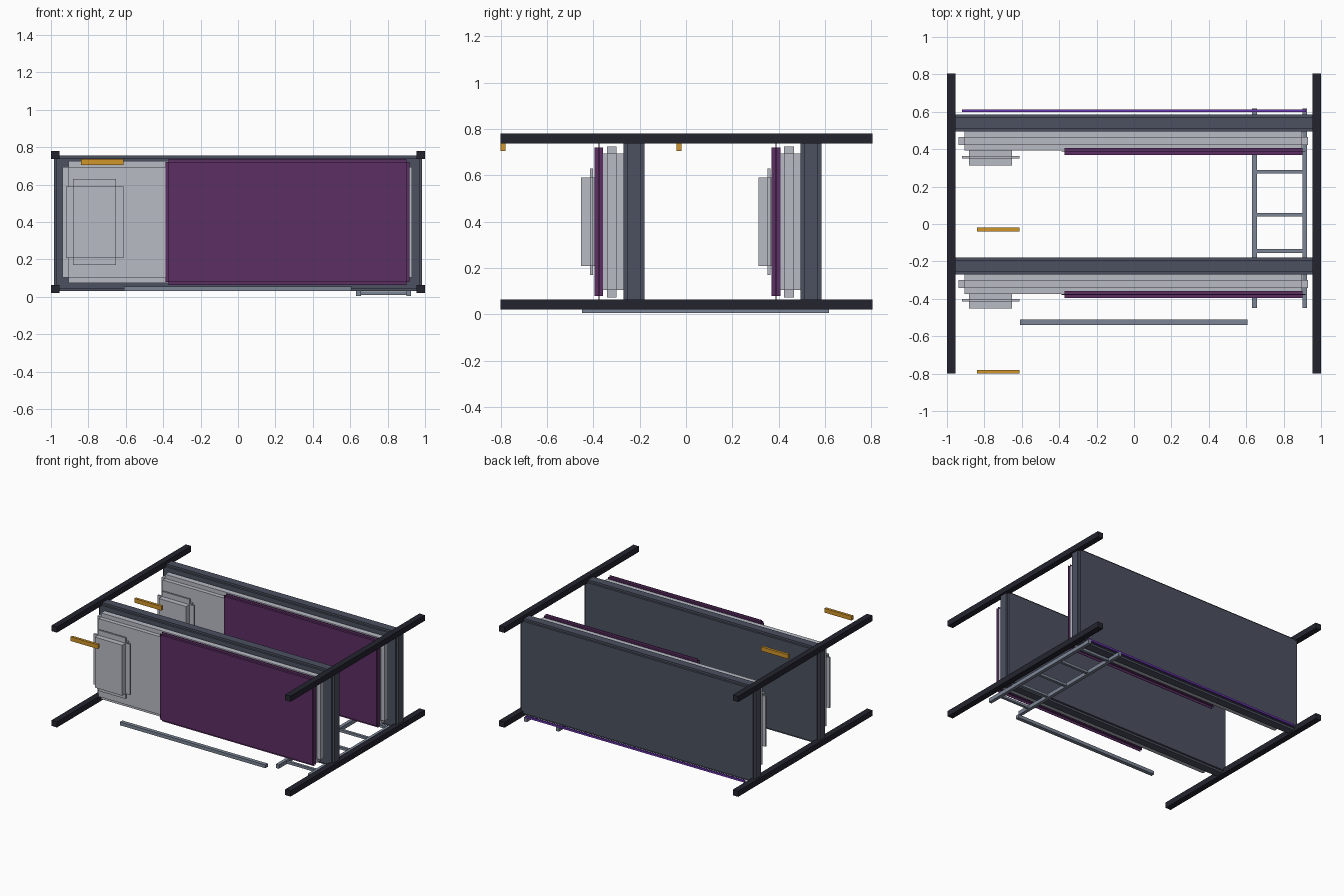
import bpy

if "Cube" in bpy.data.objects:
    bpy.data.objects.remove(bpy.data.objects["Cube"])


def mat(name, hexcol):
    m = bpy.data.materials.new(name)
    rgb = [int(hexcol[i:i + 2], 16) / 255 for i in (0, 2, 4)]
    lin = [c / 12.92 if c <= 0.04045 else ((c + 0.055) / 1.055) ** 2.4 for c in rgb]
    m.diffuse_color = (*lin, 1)
    m.use_nodes = True
    m.node_tree.nodes["Principled BSDF"].inputs["Base Color"].default_value = m.diffuse_color
    return m


BLACK = mat("near black", "24242f")
SLATE = mat("slate grey", "4c5160")
LIGHT = mat("light grey", "b8bbc5")
PLUM = mat("plum", "5b2e63")
STEEL = mat("steel grey", "7c8696")
AMBER = mat("amber", "d0962a")
VIOLET = mat("violet", "7038b8")


def boxes(name, material, spans):
    """One object from several boxes given as ((x0,x1),(y0,y1),(z0,z1))."""
    verts, faces = [], []
    for sx, sy, sz in spans:
        b = len(verts)
        verts += [(x, y, z) for x in sx for y in sy for z in sz]
        for f in ((0, 1, 3, 2), (4, 6, 7, 5), (0, 4, 5, 1),
                  (2, 3, 7, 6), (0, 2, 6, 4), (1, 5, 7, 3)):
            faces.append([b + i for i in f])
    me = bpy.data.meshes.new(name)
    me.from_pydata(verts, [], faces)
    me.materials.append(material)
    ob = bpy.data.objects.new(name, me)
    bpy.context.collection.objects.link(ob)
    return ob


def stepped(name, material, x, y, z, r):
    """Box with notched edges: three crossing boxes, each full on one axis."""
    full = (x, y, z)
    small = [(a + r, b - r) for a, b in full]
    boxes(name, material, [[full[j] if j == i else small[j] for j in range(3)]
                           for i in range(3)])


# Four long corner posts
for side, sx in (("left", (-1, -0.955)), ("right", (0.955, 1))):
    for lvl, sz in (("lower", (0.02, 0.063)), ("upper", (0.737, 0.78))):
        boxes(f"{side}_{lvl}_post", BLACK, [(sx, (-0.8, 0.805), sz)])

# Two bunks, each with base, mattress, pillow, blanket and reading lamp
for n, d in (("first", 0), ("second", 0.765)):
    stepped(f"{n}_bunk_base", SLATE, (-0.985, 0.985), (d - 0.27, d - 0.18), (0.03, 0.757), 0.015)
    stepped(f"{n}_mattress", LIGHT, (-0.937, 0.93), (d - 0.373, d - 0.268), (0.073, 0.725), 0.031)
    stepped(f"{n}_pillow", LIGHT, (-0.92, -0.613), (d - 0.453, d - 0.362), (0.17, 0.63), 0.039)
    stepped(f"{n}_blanket", PLUM, (-0.387, 0.917), (d - 0.395, d - 0.358), (0.063, 0.737), 0.0165)
    y = -0.8 if n == "first" else -0.04
    boxes(f"{n}_reading_lamp", AMBER, [((-0.84, -0.613), (y, y + 0.02), (0.705, 0.737))])

# Ladder
boxes("ladder_rails", STEEL, [(s, (-0.45, 0.617), (0.005, 0.034))
                              for s in ((0.632, 0.657), (0.9, 0.925))])
boxes("ladder_rungs", STEEL, [((0.655, 0.902), (y - 0.01, y + 0.01), (0.01, 0.029))
                              for y in (-0.35, -0.145, 0.05, 0.28, 0.5)])

# Guard rail and light strip
boxes("guard_rail", STEEL, [((-0.61, 0.607), (-0.54, -0.511), (0.03, 0.055))])
boxes("light_strip", VIOLET, [((-0.92, 0.92), (0.6, 0.613), (0.032, 0.046))])
